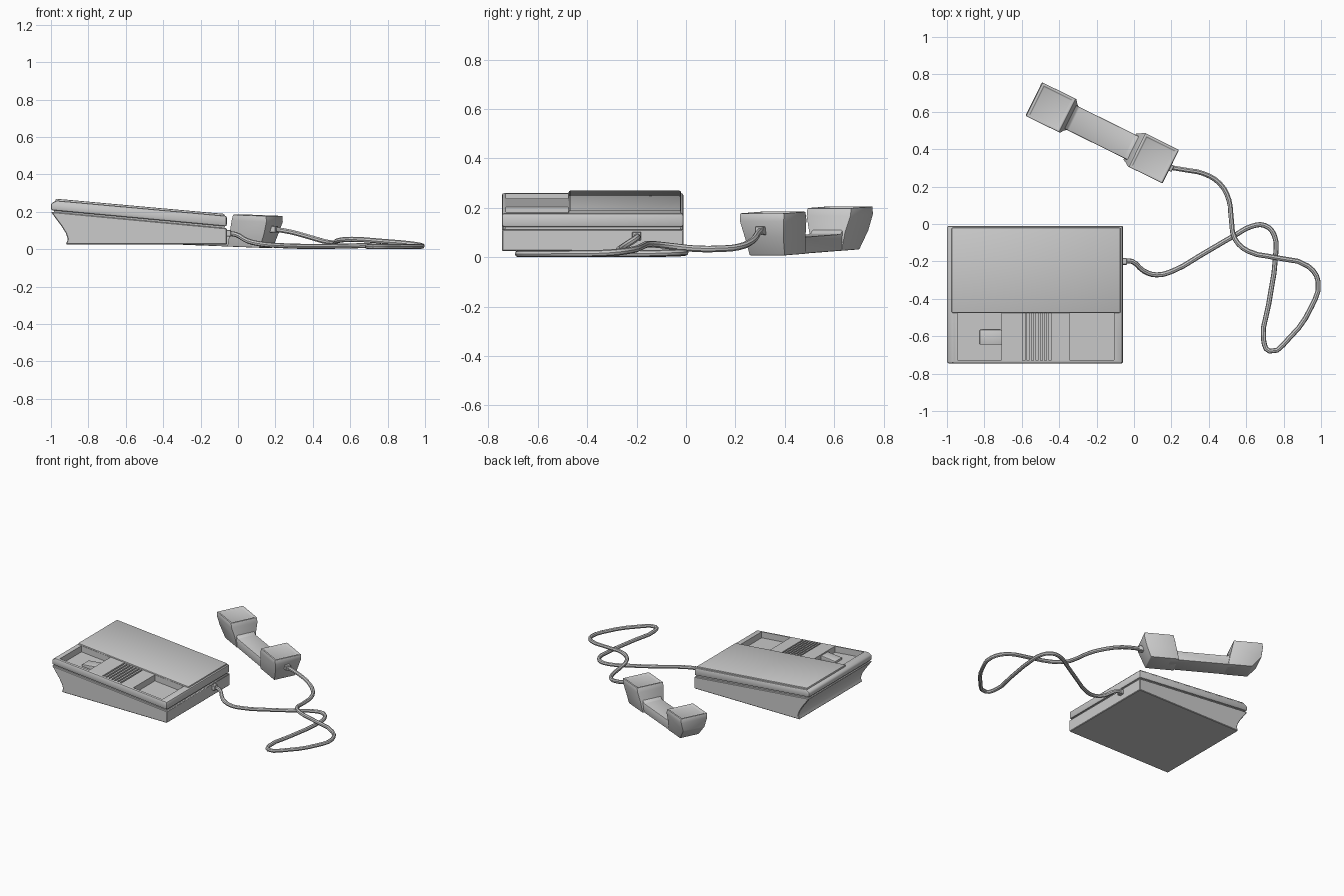
import bpy, bmesh, math
from mathutils import Vector, Matrix

if "Cube" in bpy.data.objects:
    bpy.data.objects.remove(bpy.data.objects["Cube"])


def top(x):
    """Height of the sloping top of the housing."""
    return 0.263 - 0.09 * (x + 1)


def finish(bm, name, bevel=0, segments=2):
    bmesh.ops.recalc_face_normals(bm, faces=bm.faces)
    me = bpy.data.meshes.new(name)
    bm.to_mesh(me)
    bm.free()
    ob = bpy.data.objects.new(name, me)
    bpy.context.collection.objects.link(ob)
    if bevel:
        m = ob.modifiers.new("Bevel", 'BEVEL')
        m.width, m.segments, m.limit_method = bevel, segments, 'ANGLE'
    return ob


def loft(bm, rings):
    """Skin a list of closed rings and cap both ends; returns the end cap."""
    vs = [[bm.verts.new(p) for p in r] for r in rings]
    n = len(vs[0])
    for a, b in zip(vs, vs[1:]):
        for i in range(n):
            bm.faces.new((a[i], a[(i + 1) % n], b[(i + 1) % n], b[i]))
    bm.faces.new(vs[0][::-1])
    return bm.faces.new(vs[-1])


def prism(bm, profile, y0, y1):
    loft(bm, [[(x, y, z) for x, z in profile] for y in (y0, y1)])


def sloped(bm, x0, x1, y0, y1, low, high):
    """Box whose bottom and top run parallel to the sloping top."""
    prism(bm, [(x0, top(x0) + low), (x1, top(x1) + low),
               (x1, top(x1) + high), (x0, top(x0) + high)], y0, y1)


def apply_mods(ob):
    bpy.ops.object.select_all(action='DESELECT')
    bpy.context.view_layer.objects.active = ob
    ob.select_set(True)
    for m in list(ob.modifiers):
        bpy.ops.object.modifier_apply(modifier=m.name)


# Lower housing with the hollowed left end
bm = bmesh.new()
prism(bm, [(-0.06, 0.025), (-0.06, 0.112), (-1, 0.2), (-0.975, 0.165), (-0.945, 0.125),
           (-0.92, 0.085), (-0.91, 0.053), (-0.92, 0.025)], -0.745, -0.01)
lower = finish(bm, "lower_housing", 0.004, 1)

# Narrow recessed seam between the two halves
bm = bmesh.new()
sloped(bm, -0.985, -0.072, -0.733, -0.022, -0.075, -0.045)
finish(bm, "housing_seam")

# Upper housing
bm = bmesh.new()
prism(bm, [(-1, 0.208), (-0.06, 0.121), (-0.06, top(-0.06)), (-0.97, top(-0.97)),
           (-1, 0.245)], -0.745, -0.01)
upper = finish(bm, "upper_housing", 0.01, 2)

# Cutters: two handset wells and the grille slots
bm = bmesh.new()
for x0 in (-0.945, -0.345):
    sloped(bm, x0, x0 + 0.237, -0.728, -0.477, -0.046, 0.05)
for i in range(7):
    x = -0.595 + i * 0.0235
    sloped(bm, x, x + 0.011, -0.73, -0.477, -0.014, 0.05)
cutter = finish(bm, "well_cutter")
cutter.hide_render = True
b = upper.modifiers.new("Wells", 'BOOLEAN')
b.operation, b.object, b.solver = 'DIFFERENCE', cutter, 'EXACT'
apply_mods(upper)
bpy.data.objects.remove(cutter)

# Raised cover plate behind the wells
bm = bmesh.new()
sloped(bm, -0.975, -0.072, -0.475, -0.02, -0.015, 0.009)
cover = finish(bm, "cover_plate", 0.006)

# Hook switch wedge in the left well
bm = bmesh.new()
prism(bm, [(-0.825, top(-0.825) - 0.047), (-0.707, top(-0.707) - 0.047),
           (-0.707, top(-0.707) - 0.008), (-0.825, top(-0.825) - 0.03)], -0.645, -0.565)
hook = finish(bm, "hook_switch", 0.004)

# Handset: end blocks widen upward, one grip joins them
place = (Matrix.Translation((-0.175, 0.49, 0.02)) @ Matrix.Rotation(math.radians(-26.3), 4, 'Z')
         @ Matrix.Rotation(math.radians(2), 4, 'Y'))
smooth = [lower, cover, hook]


def end_block(name, side, levels):
    bm = bmesh.new()
    rings = [[(side * a, -w, z), (side * c, -w, z), (side * c, w, z), (side * a, w, z)]
             for z, a, c, w in levels]
    cap = loft(bm, rings)
    bmesh.ops.recalc_face_normals(bm, faces=bm.faces)
    # shallow panel in the speaking face
    bmesh.ops.inset_region(bm, faces=[cap], thickness=0.018)
    bmesh.ops.inset_region(bm, faces=[cap], thickness=0.004, depth=-0.008)
    ob = finish(bm, name, 0.01)
    ob.matrix_world = place
    smooth.append(ob)


end_block("earpiece", -1, [(0, 0.17, 0.335, 0.072), (0.075, 0.185, 0.4, 0.082),
                           (0.14, 0.2, 0.408, 0.1), (0.172, 0.208, 0.405, 0.1)])
end_block("mouthpiece", 1, [(0, 0.17, 0.365, 0.08), (0.075, 0.185, 0.392, 0.088),
                            (0.14, 0.2, 0.41, 0.1), (0.172, 0.208, 0.407, 0.1)])
bm = bmesh.new()
prism(bm, [(-0.23, 0), (0.23, 0), (0.23, 0.09), (0.195, 0.09), (0.17, 0.068),
           (-0.17, 0.068), (-0.195, 0.09), (-0.23, 0.09)], -0.07, 0.07)
grip = finish(bm, "handset_grip", 0.006)
grip.matrix_world = place
smooth.append(grip)

# Cord plugs
for name, loc, ang in (("base_plug", (-0.055, -0.2, 0.085), 0),
                       ("handset_plug", (0.192, 0.302, 0.107), -26.3)):
    bm = bmesh.new()
    bmesh.ops.create_cube(bm, size=0.036)
    ob = finish(bm, name, 0.003, 1)
    ob.location = loc
    ob.rotation_euler.z = math.radians(ang)

# Loose cord running from the housing to the handset
path = [(-0.06, -0.2, 0.085), (-0.01, -0.2, 0.078), (0.05, -0.25, 0.045), (0.12, -0.272, 0.028),
        (0.21, -0.25, 0.02), (0.36, -0.165, 0.015), (0.54, -0.06, 0.016), (0.63, -0.012, 0.018),
        (0.7, -0.008, 0.02), (0.75, -0.06, 0.018), (0.757, -0.17, 0.015), (0.72, -0.43, 0.014),
        (0.693, -0.62, 0.014), (0.725, -0.68, 0.014), (0.83, -0.61, 0.014), (0.95, -0.44, 0.015),
        (0.985, -0.31, 0.018), (0.93, -0.225, 0.028), (0.76, -0.18, 0.043), (0.61, -0.145, 0.053),
        (0.54, -0.08, 0.047), (0.52, 0.03, 0.035), (0.507, 0.13, 0.034), (0.46, 0.215, 0.042),
        (0.37, 0.27, 0.068), (0.28, 0.288, 0.092), (0.19, 0.303, 0.107)]
cu = bpy.data.curves.new("cord", 'CURVE')
cu.dimensions = '3D'
cu.bevel_depth, cu.bevel_resolution, cu.resolution_u = 0.0135, 2, 3
cu.use_fill_caps = True
sp = cu.splines.new('BEZIER')
sp.bezier_points.add(len(path) - 1)
for p, co in zip(sp.bezier_points, path):
    p.co = co
    p.handle_left_type = p.handle_right_type = 'AUTO'
cord = bpy.data.objects.new("cord", cu)
bpy.context.collection.objects.link(cord)
bpy.ops.object.select_all(action='DESELECT')
bpy.context.view_layer.objects.active = cord
cord.select_set(True)
bpy.ops.object.convert(target='MESH')
smooth.append(bpy.context.view_layer.objects.active)

# Soft shading with crisp edges
for ob in smooth + [upper]:
    apply_mods(ob)
    bpy.ops.object.shade_smooth_by_angle(angle=math.radians(35))
